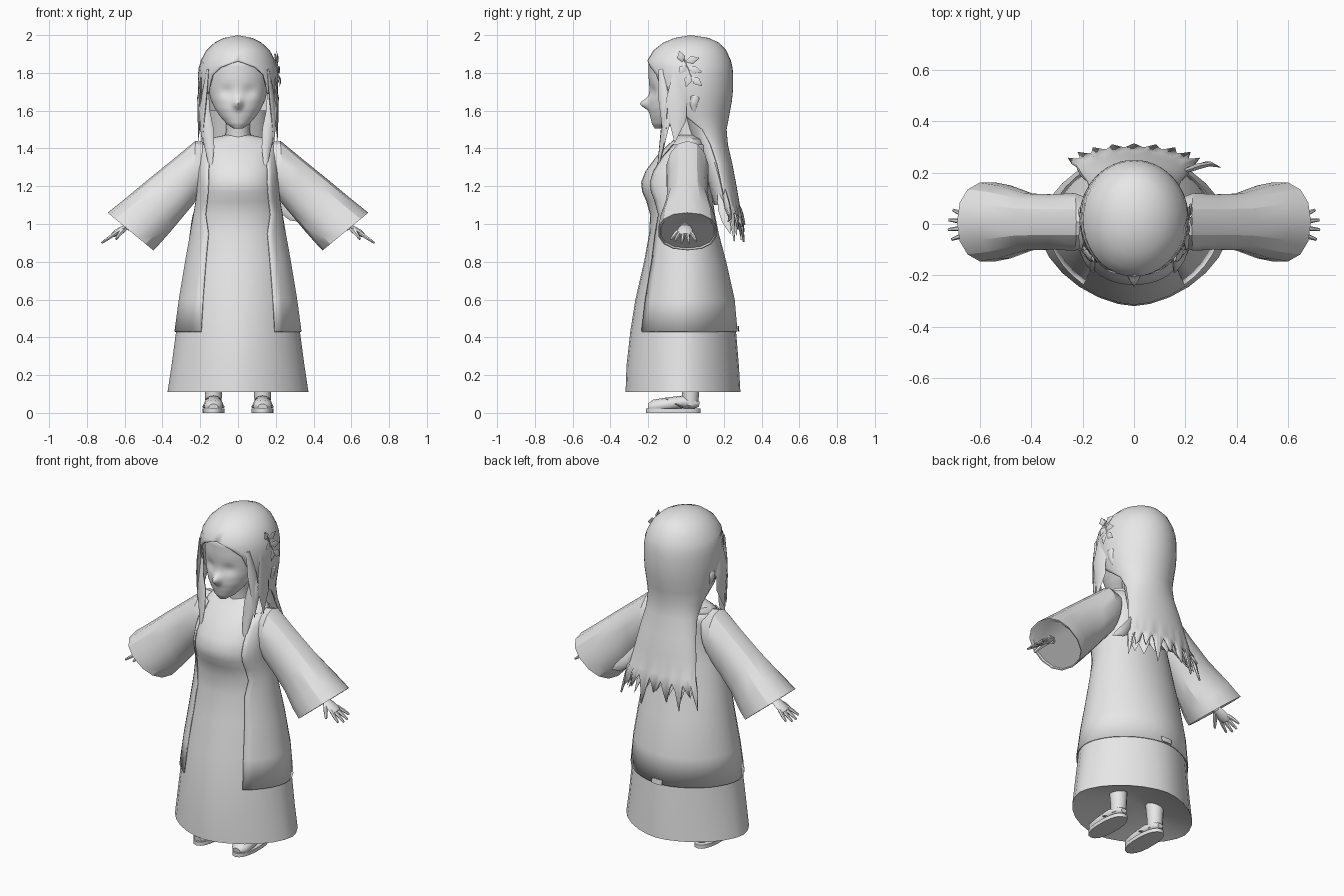
import bpy, bmesh, math, random
from mathutils import Vector as V

random.seed(4)
grey = bpy.data.materials.new("plain_grey")
grey.diffuse_color = (0.8, 0.8, 0.8, 1)


def loft(name, rings, closed=True, caps=True, angle=40, thick=0):
    """Bridge equal-length rings of points, bottom to top."""
    bm = bmesh.new()
    vs = [[bm.verts.new(p) for p in r] for r in rings]
    n = len(vs[0])
    for a, b in zip(vs, vs[1:]):
        for i in range(n if closed else n - 1):
            j = (i + 1) % n
            bm.faces.new((a[i], a[j], b[j], b[i]))
    if closed and caps:
        bm.faces.new(vs[0][::-1])
        bm.faces.new(vs[-1])
        bmesh.ops.recalc_face_normals(bm, faces=bm.faces)
    bmesh.ops.remove_doubles(bm, verts=bm.verts, dist=1e-4)
    me = bpy.data.meshes.new(name)
    bm.to_mesh(me)
    bm.free()
    me.materials.append(grey)
    me.shade_smooth()
    me.set_sharp_from_angle(angle=math.radians(angle))
    ob = bpy.data.objects.new(name, me)
    bpy.context.collection.objects.link(ob)
    if thick:
        m = ob.modifiers.new("thickness", 'SOLIDIFY')
        m.thickness = thick
        m.offset = -1
    return ob


def spow(v, p):
    return math.copysign(abs(v) ** p, v)


def oval(z, hw, yf, yb, n=28, gap=None, grow=0.0, p=1.0):
    """Oval ring starting at the front; gap is the half angle left open there."""
    g = math.radians(gap or 0)
    pts = []
    for i in range(n):
        a = 2 * math.pi * i / n if gap is None else g + (2 * math.pi - 2 * g) * i / (n - 1)
        pts.append(V(((hw + grow) * spow(math.sin(a), p),
                      (yf + yb) / 2 - ((yb - yf) / 2 + grow) * spow(math.cos(a), p), z)))
    return pts


def tube(name, pts, radii, flat=1.0, side=(1, 0, 0), n=8, angle=50):
    """Tapered tube along points, flattened across the side direction."""
    pts = [V(p) for p in pts]
    rings = []
    for i, (p, r) in enumerate(zip(pts, radii)):
        t = (pts[min(i + 1, len(pts) - 1)] - pts[max(i - 1, 0)]).normalized()
        s = V(side)
        s = (s - t * s.dot(t)).normalized()
        u = t.cross(s)
        rings.append([p + s * r * math.cos(2 * math.pi * k / n)
                      + u * r * flat * math.sin(2 * math.pi * k / n) for k in range(n)])
    return loft(name, rings, angle=angle)


# robe: half width, front y, back y at each height; rounder skirt, squarer chest
robe = [(.11, .373, -.32, .288), (.25, .352, -.315, .28), (.43, .328, -.295, .265),
        (.6, .305, -.268, .25), (.8, .272, -.222, .205), (.95, .245, -.195, .165),
        (1.05, .228, -.19, .145), (1.12, .216, -.21, .135), (1.17, .21, -.232, .13),
        (1.22, .207, -.238, .125), (1.28, .205, -.215, .12), (1.36, .2, -.155, .115),
        (1.42, .195, -.095, .11), (1.45, .17, -.06, .1), (1.47, .07, -.045, .07)]


def robe_p(z):
    return 1.17 - .23 * min(1, max(0, (z - .2) / .9))


loft("robe", [oval(.2, .05, -.05, .05, p=1.1)] + [oval(*r, p=robe_p(r[0])) for r in robe])

# open coat over the robe
coat = [oval(*r, n=30, gap=38 if r[0] < 1 else 46, grow=.009, p=robe_p(r[0])) for r in robe[2:13]]
loft("coat", coat, closed=False, thick=.006)
tube("coat_back_tab", [(0, .279, .43), (0, .276, .46)], [.035, .035], .1)

# head with nose and eye hollows, neck
head = [(1.505, .025, -.165, -.11), (1.53, .06, -.18, -.06), (1.57, .095, -.19, .0),
        (1.61, .122, -.197, .05), (1.66, .145, -.197, .1), (1.72, .158, -.194, .12),
        (1.78, .163, -.198, .14), (1.85, .158, -.198, .15), (1.91, .13, -.16, .14),
        (1.95, .06, -.07, .09)]
rings = []
for a, b in zip(head, head[1:]):
    for k in range(4):
        r = oval(*[u + (w - u) * k / 4 for u, w in zip(a, b)], n=64)
        for v in r:
            if v.y < -.08:
                v.y -= .048 * math.exp(-(v.x / .02) ** 2 - ((v.z - 1.637) / .026) ** 2)
                v.y += .014 * math.exp(-((abs(v.x) - .06) / .035) ** 2 - ((v.z - 1.7) / .03) ** 2)
        rings.append(r)
loft("head", rings + [oval(*head[-1], n=64)], angle=80)
tube("neck", [(0, .02, 1.42), (0, .01, 1.5), (0, -.01, 1.6)], [.075, .062, .07], n=16)

# hair shell, open round the face, running down the back to a jagged hem
hair = [(1.1, .22, .13, .285, 98), (1.2, .205, .09, .268, 98), (1.32, .185, .06, .245, 98),
        (1.42, .168, .02, .222, 95), (1.5, .172, -.04, .215, 88), (1.58, .192, -.13, .23, 68),
        (1.65, .207, -.18, .243, 54), (1.72, .213, -.205, .25, 47), (1.79, .213, -.212, .25, 40),
        (1.83, .208, -.212, .246, 26), (1.865, .198, -.205, .238, 0), (1.92, .167, -.172, .213, 0),
        (1.96, .125, -.12, .175, 0), (1.985, .075, -.06, .12, 0), (2.0, 0, .025, .025, 0)]
rings = [oval(z, w, f, b, n=37, gap=g) for z, w, f, b, g in hair]
hem = []
for i, v in enumerate(oval(1.07, .235, .14, .3, n=37, gap=98)):
    d = (0, .06, .15, .06)[i % 4]
    hem.append(v + V((v.x * d, d * .1, -d * (.75 + .35 * math.sin(i)))))
loft("hair", [hem] + rings, closed=False, angle=70, thick=.01)

# underside of the long back hair
loft("hair_underlayer", [oval(1.1, .19, .15, .268, n=16), oval(1.25, .175, .1, .245, n=16),
                         oval(1.45, .15, .03, .2, n=16), oval(1.6, .16, -.02, .21, n=16)])

# pointed ends below the underlayer
for i in range(9):
    a = math.radians(-85 + 170 * i / 8)
    x, y = .185 * math.sin(a), .2 + .055 * math.cos(a)
    d = random.uniform(.08, .15)
    tube("hair_tip", [(x * .9, y - .02, 1.16), (x, y, 1.08), (x * 1.12, y + .012, 1.08 - d * .5),
                      (x * 1.25, y + .03, 1.08 - d)],
         [.02, .036, .026, .001], .35, (math.cos(a), -math.sin(a), 0), 6)
tube("hair_flick", [(.18, .2, 1.18), (.235, .22, 1.09), (.29, .235, 1.04), (.34, .22, 1.01)],
     [.02, .034, .026, .001], .4, (0, 0, 1), 6)

for s in (1, -1):
    # face framing locks
    tube("front_lock", [(s * .168, -.1, 1.74), (s * .178, -.11, 1.6), (s * .163, -.115, 1.5),
                        (s * .15, -.13, 1.4), (s * .143, -.155, 1.26)],
         [.012, .03, .036, .026, .001], .45, (1, .3 * s, 0))
    tube("temple_lock", [(s * .16, -.135, 1.82), (s * .178, -.12, 1.68), (s * .19, -.105, 1.56),
                         (s * .19, -.115, 1.42)], [.012, .03, .03, .001], .35, (.4, s, 0))
    tube("side_lock", [(s * .195, -.05, 1.8), (s * .205, -.05, 1.66), (s * .204, -.045, 1.55),
                       (s * .212, -.06, 1.43)], [.02, .055, .046, .001], .2, (0, 1, 0))
    tube("ear", [(s * .19, .045, 1.59), (s * .2, .04, 1.63), (s * .205, .045, 1.67),
                 (s * .195, .05, 1.69)], [.008, .02, .026, .01], .5, (0, 1, 0))

    # wide sleeve: top x, z, bottom x, z, half depth
    sleeve = [(.15, 1.43, .19, 1.16, .09), (.225, 1.44, .24, 1.1, .115), (.34, 1.345, .29, 1.04, .11),
              (.47, 1.24, .35, .968, .113), (.6, 1.132, .41, .9, .145), (.69, 1.06, .448, .86, .157),
              (.684, 1.056, .45, .864, .15), (.668, 1.052, .445, .872, .144)]
    rings = []
    for q, (tx, tz, bx, bz, h) in enumerate(sleeve):
        r, p = [], 1 - .12 * min(1, q / 4)
        for k in range(14):
            a = 2 * math.pi * k / 14
            f = (1 + spow(math.cos(a), p)) / 2
            r.append(V((s * (bx + (tx - bx) * f), .008 + h * spow(math.sin(a), p), bz + (tz - bz) * f)))
        rings.append(r)
    loft("sleeve", rings, angle=28)

    # forearm, hand and fingers
    tube("forearm", [(s * .47, .0, 1.07), (s * .55, -.002, 1.015), (s * .595, -.004, .985)],
         [.034, .03, .024], 1, (0, 1, 0))
    tube("palm", [(s * .575, -.004, .998), (s * .61, -.005, .975), (s * .645, -.005, .953),
                  (s * .665, -.005, .94)], [.022, .038, .042, .03], .4, (0, 1, 0))
    for k, ln in enumerate((.055, .068, .066, .05)):
        o = k - 1.5
        y = -.003 + o * .02
        tube("finger", [(s * .645, y, .953), (s * (.65 + ln * .5), y + o * .01, .953 - ln * .4),
                        (s * (.655 + ln), y + o * .018, .948 - ln * .72)],
             [.011, .01, .006], 1, (0, 1, 0), 6)
    tube("thumb", [(s * .6, -.02, .975), (s * .625, -.055, .95), (s * .645, -.08, .92)],
         [.015, .012, .006], 1, (0, 1, 0), 6)

    # leg, foot and sandal
    x = s * .13
    tube("leg", [(x, .022, .04), (x, .024, .1), (x, .02, .24)], [.042, .045, .055], n=12)
    tube("foot", [(x, .07, .045), (x, .045, .05), (x, -.02, .058), (x, -.1, .044),
                  (x, -.17, .034), (x, -.2, .03)], [.018, .04, .046, .052, .05, .025], .72, n=12)
    sole = [oval(z, .058, -.213, .078, n=18, p=.85) for z in (0, .022)]
    loft("sandal_sole", [[v + V((x, 0, 0)) for v in r] for r in sole])
    for e in (1, -1):
        tube("sandal_strap", [(x, -.155, .067), (x + e * .03, -.1, .072), (x + e * .053, -.02, .03)],
             [.007] * 3, .6, n=6)

# leaf sprig in the hair
sprig = [(-.02, 1.9), (.0, 1.85), (.02, 1.8), (.045, 1.75)]
tube("sprig_stem", [(.196 + .011 * i - .002 * i * i, y, z) for i, (y, z) in enumerate(sprig)],
     [.005] * 4, n=6)
for y, z, dy, dz in ((-.02, 1.86, -.015, .055), (0, 1.86, .07, .02), (.01, 1.825, .075, -.02),
                     (.0, 1.84, -.04, -.045), (.02, 1.79, -.02, -.065), (.03, 1.78, .055, -.05)):
    lift = -.25 * max(0, z - 1.8)
    tube("leaf", [(.216 + lift, y, z), (.225 + lift, y + dy * .45, z + dz * .45),
                  (.22 + lift, y + dy, z + dz)], [.004, .021, .001], .2, (0, -dz, dy), 6)
